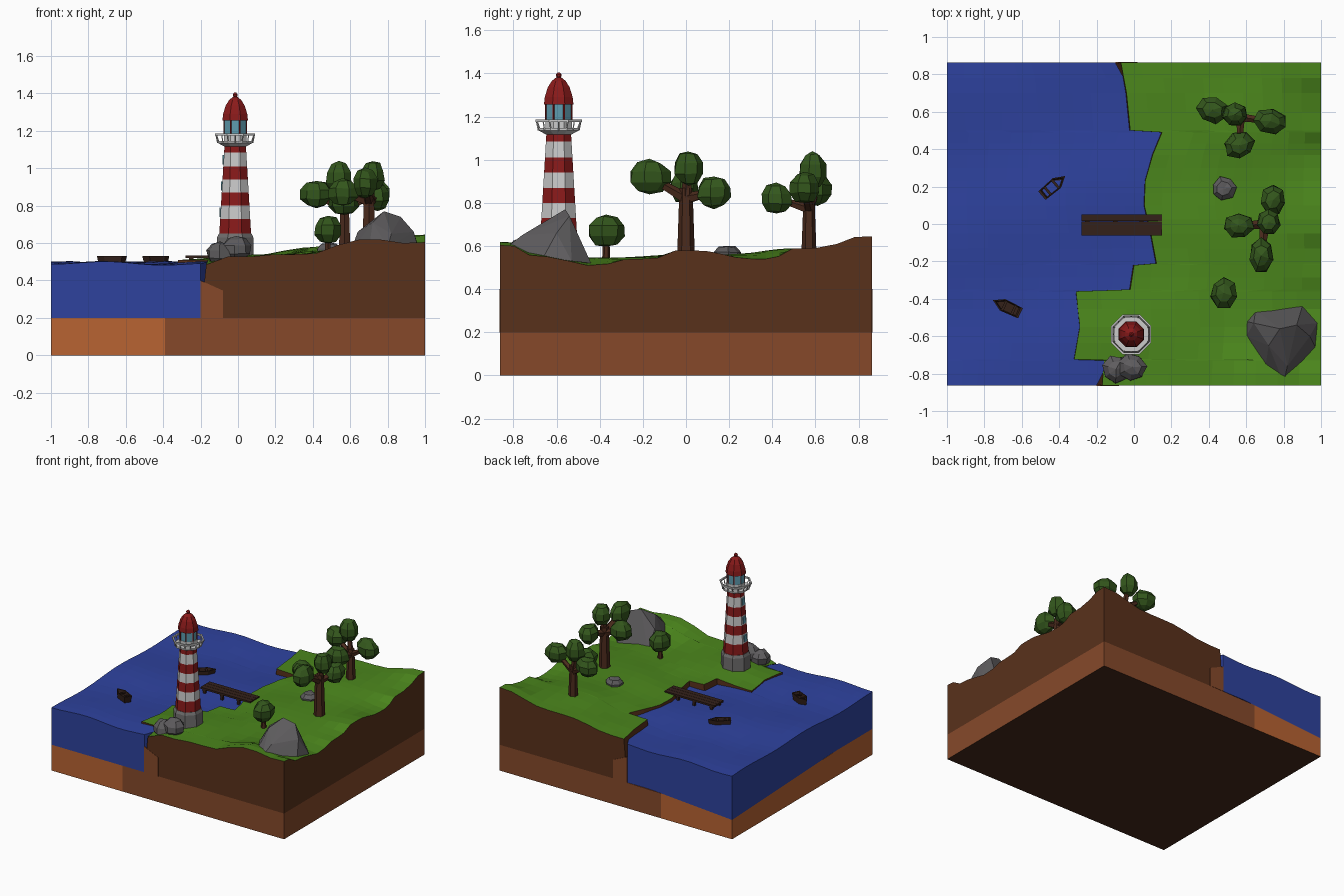
import bpy, bmesh, math, random
from mathutils import Vector, Matrix

if "Cube" in bpy.data.objects:
    bpy.data.objects.remove(bpy.data.objects["Cube"])
random.seed(4)
Y = 0.863


def mat(name, h):
    m = bpy.data.materials.new(name)
    c = [int(h[i:i + 2], 16) / 255 for i in (0, 2, 4)]
    m.diffuse_color = [v / 12.92 if v < .04 else ((v + .055) / 1.055) ** 2.4 for v in c] + [1]
    m.use_nodes = True
    m.node_tree.nodes["Principled BSDF"].inputs["Base Color"].default_value = m.diffuse_color
    return m


GRASS, SOIL, SUB, DARK = mat("grass", "4b861c"), mat("soil", "59311b"), mat("subsoil", "86492a"), mat("dark_soil", "44271a")
SAND, WATER, RED, WHITE = mat("sand", "b86332"), mat("water", "2e429e"), mat("red", "8a1a1a"), mat("white", "c8c8c8")
GLASS, LEAF, BARK, WOOD = mat("glass", "5f9db0"), mat("leaf", "33561c"), mat("bark", "4a2a1c"), mat("wood", "34211a")
ROCK, STONE = mat("rock", "5e5c5e"), mat("stone", "706e6e")


def finish(name, bm, *mats):
    bmesh.ops.recalc_face_normals(bm, faces=bm.faces)
    me = bpy.data.meshes.new(name)
    bm.to_mesh(me)
    bm.free()
    ob = bpy.data.objects.new(name, me)
    for m in mats:
        me.materials.append(m)
    bpy.context.collection.objects.link(ob)
    return ob


def slab(name, rows, n, top, bot, mats):
    """Solid lofted over rows (y, x0 top, x1 top, x0 bottom, x1 bottom)."""
    bm = bmesh.new()
    T, B = [], []
    for y, a, b, c, d in rows:
        xs = [(a + (b - a) * i / n, c + (d - c) * i / n) for i in range(n + 1)]
        T.append([bm.verts.new((u, y, top(u, y))) for u, v in xs])
        B.append([bm.verts.new((v, y, bot(v, y))) for u, v in xs])

    def face(vs, m):
        bm.faces.new(vs).material_index = m
    R = len(rows) - 1
    for j in range(R):
        for i in range(n):
            for G, m in ((T, 0), (B, 2)):
                face((G[j][i], G[j][i + 1], G[j + 1][i + 1], G[j + 1][i]), m)
        for i in (0, n):
            face((T[j][i], T[j + 1][i], B[j + 1][i], B[j][i]), 1)
    for i in range(n):
        for j in (0, R):
            face((T[j][i], T[j][i + 1], B[j][i + 1], B[j][i]), 1)
    return finish(name, bm, *mats)


def lathe(name, prof, m, c=(0, 0, 0), n=8, phase=.5, closed=False):
    """Revolve (radius, z) profile with n flat sides."""
    bm = bmesh.new()
    rings = [[bm.verts.new((c[0] + r * math.cos((k + phase) * math.tau / n),
                            c[1] + r * math.sin((k + phase) * math.tau / n), c[2] + z)) for k in range(n)] for r, z in prof]
    pairs = list(zip(rings, rings[1:])) + ([(rings[-1], rings[0])] if closed else [])
    for a, b in pairs:
        for k in range(n):
            bm.faces.new((a[k], a[(k + 1) % n], b[(k + 1) % n], b[k]))
    if not closed:
        bm.faces.new(rings[0])
        bm.faces.new(rings[-1])
    return finish(name, bm, m)


def box(name, c, s, m, rot=0):
    bm = bmesh.new()
    bmesh.ops.create_cube(bm, size=1, matrix=Matrix.Translation(c) @ Matrix.Rotation(rot, 4, 'Z') @ Matrix.Diagonal((*s, 1)))
    return finish(name, bm, m)


def rod(name, a, b, r1, r2, m, n=6):
    a, b = Vector(a), Vector(b)
    bm = bmesh.new()
    q = (b - a).to_track_quat('Z', 'Y').to_matrix().to_4x4()
    bmesh.ops.create_cone(bm, cap_ends=True, segments=n, radius1=r1, radius2=r2, depth=(b - a).length,
                          matrix=Matrix.Translation((a + b) / 2) @ q)
    return finish(name, bm, m)


def blob(name, c, s, m, rot=0, jit=.1):
    bm = bmesh.new()
    bmesh.ops.create_uvsphere(bm, u_segments=7, v_segments=5, radius=1)
    M = Matrix.Translation(c) @ Matrix.Rotation(rot, 4, 'Z') @ Matrix.Diagonal((*s, 1))
    for v in bm.verts:
        v.co = M @ (v.co * random.uniform(1 - jit, 1 + jit))
    return finish(name, bm, m)


# terrain heights interpolated from a few spot heights
SPOTS = [(-.2, -.86, .48), (-.1, -.86, .53), (.3, -.86, .54), (.7, -.86, .62), (1, -.86, .605), (1, -.65, .55),
         (1, -.45, .51), (1, -.2, .54), (1, 0, .58), (1, .35, .54), (1, .55, .59), (1, .86, .645), (-.3, -.4, .5),
         (-.3, -.7, .51), (.1, -.2, .52), (.06, .2, .52), (.1, .5, .53), (-.05, .86, .53), (.5, .86, .58),
         (.55, .55, .59), (.5, 0, .56), (.4, -.5, .54), (0, -.6, .54)]


def ground(x, y):
    w = [(1 / (math.hypot(x - a, y - b) ** 3 + 1e-5), z) for a, b, z in SPOTS]
    return sum(k * z for k, z in w) / sum(k for k, z in w)


def seabed(x, y):
    return .2 - .05 * max(0, min(1, (-.3 - x) / .7)) * max(0, y + .4) / 1.26


def waves(x, y):
    return .488 + .008 * math.cos(11 * x + 3 * y + 4) + .008 * math.sin(8 * y - 2 * x)


# coastline (y, x), refined with midpoints
COAST = [(-Y, -.17), (-.73, -.16), (-.725, -.32), (-.55, -.29), (-.36, -.31), (-.35, -.02), (-.22, 0), (-.21, .12),
         (-.05, .09), (.1, .055), (.23, .06), (.37, .1), (.49, .15), (.5, -.02), (.7, -.04), (Y, -.07)]
rows = []
for (y0, x0), (y1, x1) in zip(COAST, COAST[1:]):
    rows += [(y0, x0), ((y0 + y1) / 2, (x0 + x1) / 2)]
rows.append(COAST[-1])
slab("land", [(y, x, 1, x - .03, 1) for y, x in rows], 10, ground, lambda x, y: .2, (GRASS, SOIL, SOIL))
wr = [(y, -1, x - (.03 if abs(y) == Y else 0)) for y, x in rows]
slab("water", [(y, a, b, a, b) for y, a, b in wr], 10, waves, seabed, (WATER,) * 3)

# base layers
flat = [-Y + 2 * Y * i / 8 for i in range(9)]
for name, a, b, m in (("sand_base", -1, -.39, SAND), ("subsoil_base", -.39, 1, SUB)):
    slab(name, [(y, a, b, a, b) for y in flat], 4, seabed, lambda x, y: 0, (m, m, DARK))
for side, x in ((-1, -.2), (1, -.1)):
    y = side * (Y - .004)
    slab("subsoil_bank", [(y, x, x + .12, x, x + .12), (y + side * .006, x, x + .12, x, x + .12)], 2,
         lambda u, v: .4 - .45 * (u - x), lambda u, v: .2, (SUB,) * 3)

# lighthouse tower with stripes
L = (-.015, -.59, 0)
lathe("tower_foot", [(.108, .5), (.105, .63), (.095, .65)], STONE, L)
zs = [.65, .73, .8, .87, .94, 1.01, 1.085, 1.135]


def tower_r(z):
    return .092 - .032 * (z - .65) / .5


for i, (a, b) in enumerate(zip(zs, zs[1:])):
    lathe("tower_stripe", [(tower_r(a), a), (tower_r(b), b)], WHITE if i % 2 else RED, L)
lathe("gallery_deck", [(.06, 1.115), (.1, 1.135), (.1, 1.147), (.06, 1.147)], WHITE, L)
lathe("gallery_rail", [(.105, 1.175), (.116, 1.175), (.116, 1.187), (.105, 1.187)], WHITE, L, closed=True)
for k in range(16):
    c, s = math.cos((k + 1) * math.tau / 16), math.sin((k + 1) * math.tau / 16)
    r = .11 if k % 2 == 0 else .102
    rod("rail_post", (L[0] + .093 * c, L[1] + .093 * s, 1.135), (L[0] + r * c, L[1] + r * s, 1.18), .004, .004, WHITE, 4)
lathe("lantern_wall", [(.066, 1.14), (.066, 1.185)], WHITE, L)
lathe("lantern_glass", [(.064, 1.185), (.064, 1.26)], GLASS, L)
lathe("dome", [(.074, 1.255), (.07, 1.29), (.055, 1.335), (.035, 1.365), (.012, 1.382)], RED, L)
lathe("finial", [(.005, 1.375), (.014, 1.387), (.014, 1.395), (.005, 1.405)], RED, L)
for k in range(8):
    c, s = math.cos((k + .5) * math.tau / 8), math.sin((k + .5) * math.tau / 8)
    rod("lantern_bar", (L[0] + .064 * c, L[1] + .064 * s, 1.185), (L[0] + .064 * c, L[1] + .064 * s, 1.26), .004, .004, RED, 4)
for z in (.765, .905, 1.045):
    box("tower_window", (L[0] - tower_r(z) * .93, L[1], z), (.012, .03, .05), GLASS)

# trees: trunk, fork point, then crowns (centre, half sizes, turn)
TREES = [((.57, .57), .79, .032, [((.42, .61, .86), (.09, .075, .075), -.3), ((.54, .585, .95), (.07, .065, .09), 0),
                                  ((.73, .55, .87), (.095, .07, .075), -.2), ((.565, .42, .82), (.085, .075, .075), .5)]),
         ((.7, 0), .84, .038, [((.745, .13, .85), (.07, .085, .075), 0), ((.72, .01, .96), (.065, .07, .08), 0),
                               ((.68, -.17, .92), (.068, .1, .08), 0), ((.56, -.01, .87), (.085, .07, .075), 0)]),
         ((.48, -.37), .62, .018, [((.48, -.37, .67), (.075, .088, .078), 0)])]
for (x, y), fork, r, crowns in TREES:
    g = ground(x, y)
    rod("tree_trunk", (x, y, g - .03), (x, y, fork + .03), r * 1.1, r * .8, BARK)
    for c, s, t in crowns:
        if len(crowns) > 1:
            rod("tree_branch", (x, y, fork - .02), c, r * .75, r * .4, BARK, 5)
        blob("tree_crown", c, s, LEAF, t, .08)

# rocks
bm = bmesh.new()
for p in [(.6, -.52, .53), (.65, -.46, .52), (.9, -.44, .52), (.98, -.53, .53), (.97, -.66, .55), (.8, -.85, .58), (.7, -.78, .57),
          (.6, -.6, .55), (.64, -.53, .66), (.78, -.56, .77), (.87, -.54, .74), (.94, -.6, .66), (.82, -.76, .65), (.72, -.65, .71)]:
    bm.verts.new(p)
bmesh.ops.convex_hull(bm, input=bm.verts)
finish("large_rock", bm, ROCK)
blob("shore_rock", (-.095, -.775, .54), (.075, .075, .065), ROCK, .4)
blob("shore_rock", (-.01, -.765, .565), (.075, .08, .07), ROCK, 1.2)
blob("small_rock", (.48, .19, .555), (.07, .065, .05), ROCK, .3)

# dock
for i in (-1, 0, 1):
    box("dock_plank", (-.065, -.005 + i * .038, .527), (.43, .036, .014), WOOD)
for x in (-.25, -.1, .04):
    box("dock_beam", (x, -.005, .514), (.022, .11, .014), WOOD)
    for y in (-.05, .04):
        box("dock_post", (x, y, .47), (.018, .018, .1), WOOD)


# rowing boats
def boat(x, y, rot):
    outline = [(-.075, -.03), (.03, -.034), (.088, 0), (.03, .034), (-.075, .03)]
    M = Matrix.Translation((x, y, 0)) @ Matrix.Rotation(rot, 4, 'Z')
    bm = bmesh.new()
    rings = [[bm.verts.new(M @ Vector((u * k, v * k, z))) for u, v in outline]
             for k, z in ((.8, .465), (1, .53), (.85, .53), (.75, .498))]
    for a, b in zip(rings, rings[1:]):
        for i in range(5):
            j = (i + 1) % 5
            bm.faces.new((a[i], a[j], b[j], b[i]))
    bm.faces.new(rings[0])
    bm.faces.new(rings[-1])
    finish("boat_hull", bm, WOOD)
    for u in (-.035, .02):
        box("boat_seat", M @ Vector((u, 0, .518)), (.014, .055, .006), WOOD, rot)


boat(-.435, .2, .7)
boat(-.675, -.445, 2.7)
